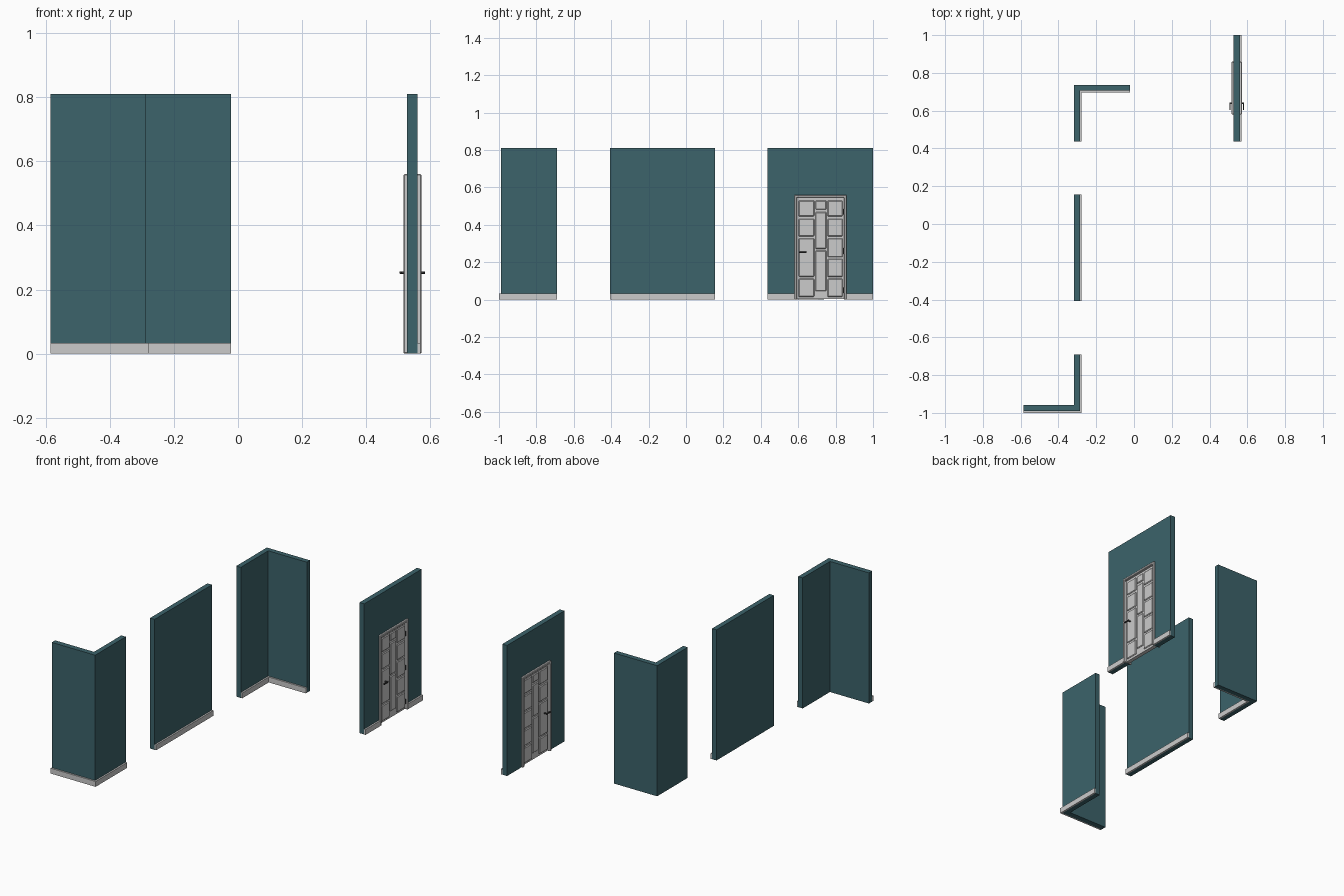
import bpy, bmesh
from mathutils import Matrix

if "Cube" in bpy.data.objects:
    bpy.data.objects.remove(bpy.data.objects["Cube"])

teal = bpy.data.materials.new("teal_paint")
teal.diffuse_color = (0.045, 0.125, 0.145, 1)
teal.use_nodes = True
teal.node_tree.nodes["Principled BSDF"].inputs["Base Color"].default_value = teal.diffuse_color
dark = bpy.data.materials.new("dark_metal")
dark.diffuse_color = (0.04, 0.04, 0.04, 1)
dark.use_nodes = True
dark.node_tree.nodes["Principled BSDF"].inputs["Base Color"].default_value = dark.diffuse_color


def finish(name, bm, mat=None):
    bmesh.ops.recalc_face_normals(bm, faces=bm.faces)
    me = bpy.data.meshes.new(name)
    bm.to_mesh(me)
    bm.free()
    ob = bpy.data.objects.new(name, me)
    bpy.context.collection.objects.link(ob)
    if mat:
        me.materials.append(mat)
    return ob


def prism(name, pts, lo, hi, mat=None, axis="z"):
    # outline in XY extruded along z, or outline in YZ extruded along x
    bm = bmesh.new()
    co = (lambda a, b: (a, b, lo)) if axis == "z" else (lambda a, b: (lo, a, b))
    face = bm.faces.new([bm.verts.new(co(*p)) for p in pts])
    ext = bmesh.ops.extrude_face_region(bm, geom=[face])
    vec = (0, 0, hi - lo) if axis == "z" else (hi - lo, 0, 0)
    bmesh.ops.translate(bm, vec=vec, verts=[v for v in ext["geom"] if isinstance(v, bmesh.types.BMVert)])
    return finish(name, bm, mat)


def rect(a0, a1, b0, b1):
    return [(a0, b0), (a1, b0), (a1, b1), (a0, b1)]


def arch(a0, a1, top, i0, i1, itop):
    return [(a0, 0), (i0, 0), (i0, itop), (i1, itop), (i1, 0), (a1, 0), (a1, top), (a0, top)]


def bevel(ob, w, seg=1):
    m = ob.modifiers.new("bevel", "BEVEL")
    m.width, m.segments = w, seg


H, B = 0.81, 0.033           # wall and skirting heights
XB, XF, XS = -0.318, -0.287, -0.277   # wall back, wall front, skirting front

# outer corner wall
prism("outer_corner_wall", [(-0.585, -0.99), (XF, -0.99), (XF, -0.69), (XB, -0.69),
                            (XB, -0.957), (-0.585, -0.957)], 0, H, teal)
prism("outer_corner_skirting", [(-0.585, -1.0), (XS, -1.0), (XS, -0.69), (XF, -0.69),
                                (XF, -0.99), (-0.585, -0.99)], 0, B)

# straight wall
prism("straight_wall", rect(XB, XF, -0.407, 0.155), 0, H, teal)
prism("straight_skirting", rect(XF, XS, -0.407, 0.155), 0, B)

# inner corner wall
prism("inner_corner_wall", [(XB, 0.437), (XF, 0.437), (XF, 0.706), (-0.022, 0.706),
                            (-0.022, 0.737), (XB, 0.737)], 0, H, teal)
prism("inner_corner_skirting", [(XF, 0.437), (XS, 0.437), (XS, 0.696), (-0.022, 0.696),
                                (-0.022, 0.706), (XF, 0.706)], 0, B)

# wall with doorway
C = 0.544
prism("door_wall", arch(0.437, 1.0, H, 0.592, 0.847, 0.547), 0.528, 0.56, teal, "x")
prism("door_skirting_left", rect(0.56, 0.57, 0.437, 0.582), 0, B)
prism("door_skirting_right", rect(0.56, 0.57, 0.857, 1.0), 0, B)
bevel(prism("door_frame", arch(0.58, 0.859, 0.56, 0.594, 0.845, 0.545), C - 0.028, C + 0.028, None, "x"), 0.003)
prism("door_leaf", rect(0.594, 0.845, 0.003, 0.545), C - 0.012, C + 0.012, None, "x")

# raised door panels: three staggered columns plus rails, on both faces
L, M, R = (0.602, 0.686), (0.692, 0.751), (0.757, 0.838)
panels = [(L, 0.015, 0.112), (L, 0.122, 0.328), (L, 0.338, 0.432),
          (M, 0.045, 0.262), (M, 0.272, 0.468),
          (R, 0.015, 0.112), (R, 0.122, 0.218), (R, 0.228, 0.328), (R, 0.338, 0.432),
          (L, 0.445, 0.53), (R, 0.445, 0.53), (M, 0.482, 0.53)]
for side, s in (("front", 1), ("back", -1)):
    for i, ((y0, y1), z0, z1) in enumerate(panels):
        p = prism(f"door_panel_{side}_{i}", rect(y0, y1, z0, z1), C + s * 0.010, C + s * 0.019, None, "x")
        bevel(p, 0.004)

    # handle: round rose, stem and lever
    bm = bmesh.new()
    for r, d, x in ((0.008, 0.006, 0.015), (0.004, 0.024, 0.026)):
        m = Matrix.Translation((C + s * x, 0.638, 0.253)) @ Matrix.Rotation(1.5708, 4, "Y")
        bmesh.ops.create_cone(bm, cap_ends=True, segments=16, radius1=r, radius2=r, depth=d, matrix=m)
    m = Matrix.Translation((C + s * 0.036, 0.624, 0.253)) @ Matrix.Diagonal((0.007, 0.04, 0.008, 1))
    bmesh.ops.create_cube(bm, size=1, matrix=m)
    bevel(finish(f"door_handle_{side}", bm, dark), 0.001)

# hinges
for i, z in enumerate((0.05, 0.26, 0.47)):
    bm = bmesh.new()
    bmesh.ops.create_cone(bm, cap_ends=True, segments=12, radius1=0.004, radius2=0.004, depth=0.03,
                          matrix=Matrix.Translation((C + 0.014, 0.843, z)))
    finish(f"door_hinge_{i}", bm, dark)
